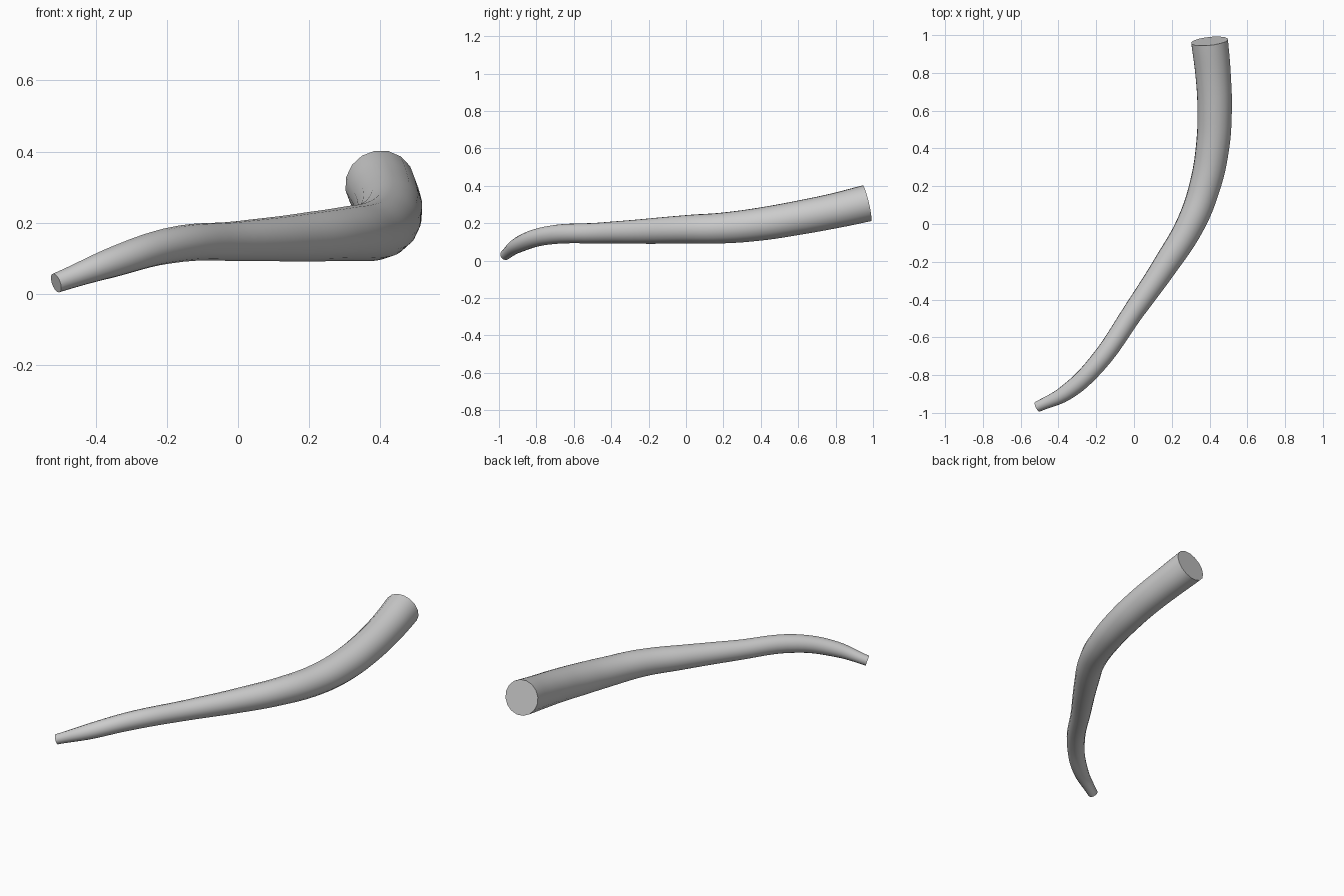
import bpy

if "Cube" in bpy.data.objects:
    bpy.data.objects.remove(bpy.data.objects["Cube"])

# Centreline of the horn: x, y, z, radius
path = [
    (-0.512, -0.968, 0.030, 0.028),
    (-0.360, -0.893, 0.086, 0.042),
    (-0.200, -0.745, 0.134, 0.050),
    (0.000, -0.460, 0.148, 0.056),
    (0.165, -0.220, 0.157, 0.067),
    (0.300, 0.000, 0.168, 0.076),
    (0.375, 0.200, 0.175, 0.083),
    (0.415, 0.400, 0.196, 0.089),
    (0.427, 0.600, 0.229, 0.092),
    (0.418, 0.800, 0.268, 0.095),
    (0.400, 0.968, 0.307, 0.099),
]

# Tapered tube with flat closed ends
curve = bpy.data.curves.new("curved_horn", 'CURVE')
curve.dimensions = '3D'
curve.bevel_depth = 1.0
curve.bevel_resolution = 6
curve.resolution_u = 6
curve.use_fill_caps = True
spline = curve.splines.new('BEZIER')
spline.bezier_points.add(len(path) - 1)
spline.radius_interpolation = 'CARDINAL'
for point, (x, y, z, r) in zip(spline.bezier_points, path):
    point.co = (x, y, z)
    point.radius = r
    point.handle_left_type = point.handle_right_type = 'AUTO'

horn = bpy.data.objects.new("curved_horn", curve)
bpy.context.collection.objects.link(horn)
bpy.context.view_layer.objects.active = horn
horn.select_set(True)
bpy.ops.object.convert(target='MESH')
horn = bpy.context.object
horn.name = "curved_horn"

# Weld the caps and smooth the sides
bpy.ops.object.mode_set(mode='EDIT')
bpy.ops.mesh.select_all(action='SELECT')
bpy.ops.mesh.remove_doubles(threshold=0.0005)
bpy.ops.mesh.normals_make_consistent(inside=False)
bpy.ops.object.mode_set(mode='OBJECT')
bpy.ops.object.shade_smooth_by_angle()
